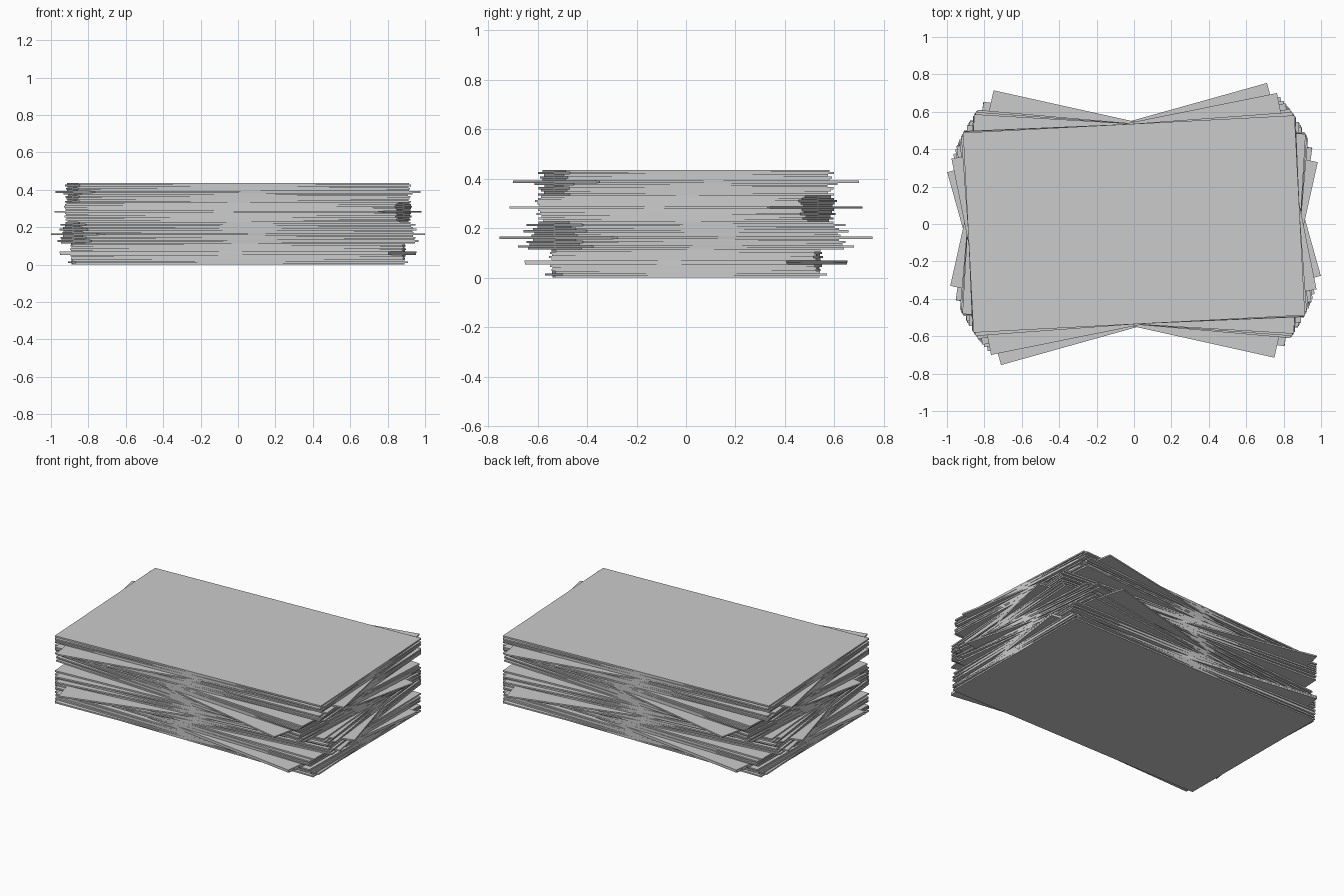
import bpy, bmesh
from math import radians
from mathutils import Matrix

if "Cube" in bpy.data.objects:
    bpy.data.objects.remove(bpy.data.objects["Cube"])

WIDTH, DEPTH, HEIGHT = 1.775, 1.07, 0.436

# Twist of each card in degrees, bottom to top
TWIST = [0.3, 2.3, 0.4, -0.6, -0.3, -1.0, -7.9, -8.0, -0.6, -1.2,
         -0.4, -1.0, 0.6, 7.0, 9.9, 6.5, 7.4, 5.6, 15.6, 6.0,
         5.2, 8.3, 5.6, 4.4, 7.4, 4.0, -2.8, -4.0, -3.2, -4.6,
         -3.6, -4.2, -12.5, -3.8, -4.4, -5.0, -4.2, -3.4, 4.2, 2.6,
         3.4, 4.0, 2.4, 5.2, 11.4, 3.0, 3.6, 2.6, 4.2, 3.0]
PITCH = HEIGHT / len(TWIST)


def card(index, degrees):
    """One thin rectangular card, twisted about the stack's axis."""
    mesh = bpy.data.meshes.new("card")
    bm = bmesh.new()
    bmesh.ops.create_cube(bm, size=1)
    bmesh.ops.scale(bm, vec=(WIDTH, DEPTH, PITCH), verts=bm.verts)
    bmesh.ops.rotate(bm, verts=bm.verts, matrix=Matrix.Rotation(radians(degrees), 3, 'Z'))
    bm.to_mesh(mesh)
    bm.free()
    obj = bpy.data.objects.new(f"card_{index + 1:02d}", mesh)
    obj.location.z = (index + 0.5) * PITCH
    bpy.context.collection.objects.link(obj)


# Stack of cards
for i, angle in enumerate(TWIST):
    card(i, angle)
